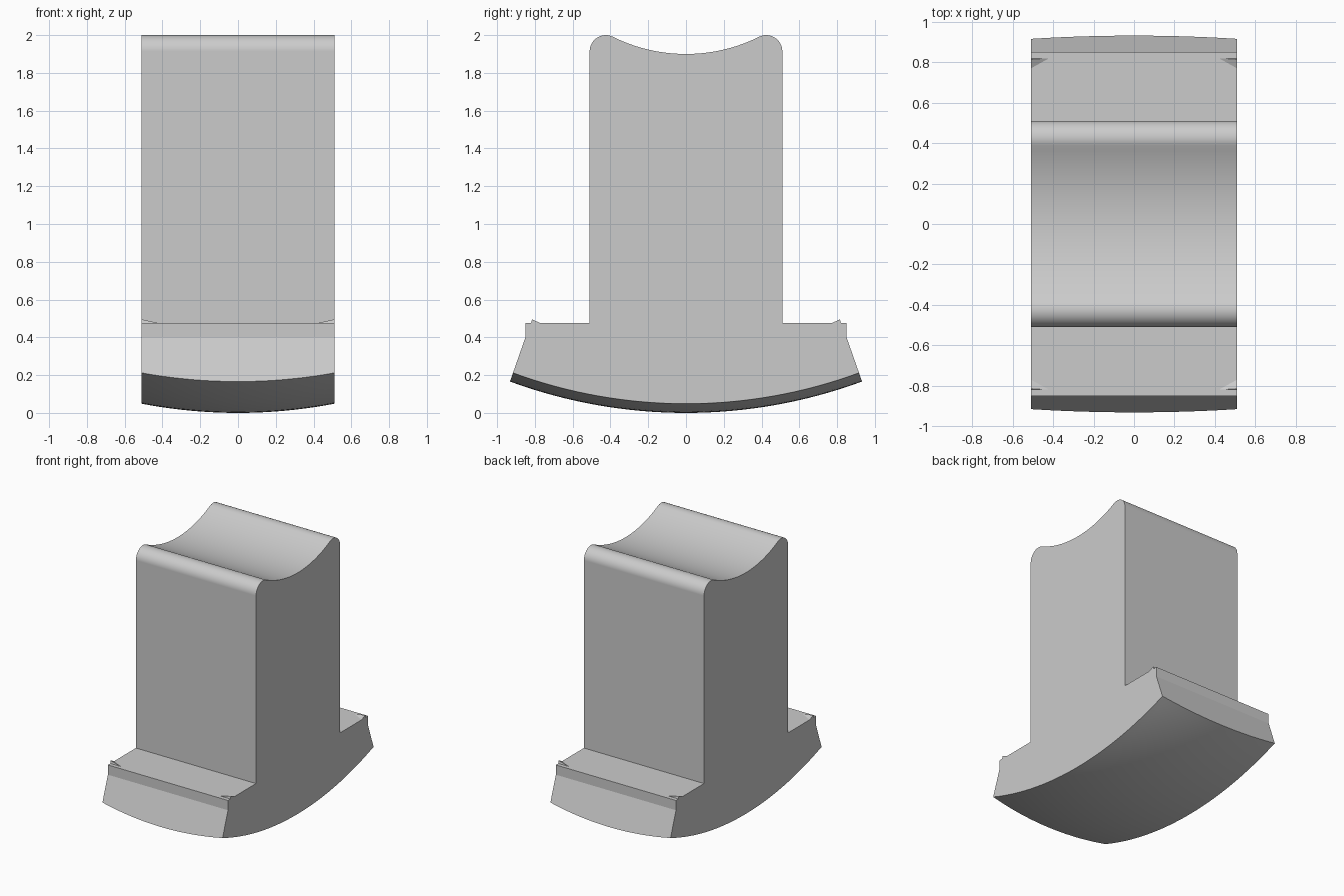
import bpy, bmesh, math

cube = bpy.data.objects.get("Cube")
if cube:
    bpy.data.objects.remove(cube, do_unlink=True)

grey = bpy.data.materials.new("plain_grey")
grey.use_nodes = True
colour = (0.6, 0.6, 0.6, 1)
grey.diffuse_color = colour
grey.node_tree.nodes["Principled BSDF"].inputs["Base Color"].default_value = colour

HALF_X = 0.51      # half width of the block
WALL_Y = 0.51      # half depth of the upright
SHELF_Y, SHELF_Z, BREAK_Z = 0.85, 0.475, 0.40
SLOPE = 0.35       # outward lean of the foot ends
DOME_R = 2.7       # spherical underside
FILLET = 0.085     # rounded lips at the top
SADDLE_Z, TOP_Z = 1.9, 2.0
X_STEPS, Y_STEPS, ARC_STEPS = 20, 32, 12


def dome(x, y):
    return DOME_R - math.sqrt(DOME_R ** 2 - x * x - y * y)


def foot_edge(x):
    """Where the leaning foot end meets the spherical underside."""
    y = SHELF_Y
    for _ in range(20):
        y = SHELF_Y + (BREAK_Z - dome(x, y)) * SLOPE
    return y


def upper_half():
    """Outline from the foot end up to the saddle centre, on the +y side."""
    pts = [(SHELF_Y, BREAK_Z), (SHELF_Y, SHELF_Z), (WALL_Y, SHELF_Z)]
    cy, cz = WALL_Y - FILLET, TOP_Z - FILLET
    # saddle circle tangent to the lip circle
    rise = cz - SADDLE_Z
    r = (cy ** 2 + rise ** 2 - FILLET ** 2) / (2 * (FILLET + rise))
    tilt = math.asin(cy / (r + FILLET))
    for i in range(ARC_STEPS + 1):
        a = (math.pi / 2 + tilt) * i / ARC_STEPS
        pts.append((cy + FILLET * math.cos(a), cz + FILLET * math.sin(a)))
    for i in range(1, ARC_STEPS + 1):
        a = tilt * (1 - i / ARC_STEPS)
        pts.append((r * math.sin(a), SADDLE_Z + r - r * math.cos(a)))
    return pts


def finish(name, bm):
    bmesh.ops.recalc_face_normals(bm, faces=bm.faces)
    mesh = bpy.data.meshes.new(name)
    bm.to_mesh(mesh)
    bm.free()
    mesh.materials.append(grey)
    obj = bpy.data.objects.new(name, mesh)
    bpy.context.collection.objects.link(obj)
    return obj


# Main body: one closed outline per station across the width, skinned together
half = upper_half()
upper = half + [(-y, z) for y, z in reversed(half[:-1])]
bm = bmesh.new()
rings = []
for i in range(X_STEPS + 1):
    x = HALF_X * (2 * i / X_STEPS - 1)
    edge = foot_edge(x)
    ys = [edge * (2 * j / Y_STEPS - 1) for j in range(Y_STEPS + 1)]
    outline = upper + [(y, dome(x, y)) for y in ys]
    rings.append([bm.verts.new((x, y, z)) for y, z in outline])
count = len(rings[0])
for a, b in zip(rings, rings[1:]):
    for j in range(count):
        k = (j + 1) % count
        bm.faces.new((a[j], a[k], b[k], b[j]))
bm.faces.new(rings[0])
bm.faces.new(rings[-1])
body = finish("saddle_block", bm)

bpy.ops.object.select_all(action="DESELECT")
body.select_set(True)
bpy.context.view_layer.objects.active = body
bpy.ops.object.shade_smooth_by_angle(angle=math.radians(15))
weighted = body.modifiers.new("flat_walls", "WEIGHTED_NORMAL")
weighted.keep_sharp = True

# Small raised wedges at the four shelf corners
bm = bmesh.new()
for sx in (-1, 1):
    for sy in (-1, 1):
        base = [(HALF_X, 0.82, SHELF_Z), (0.42, 0.82, SHELF_Z), (HALF_X, 0.77, SHELF_Z)]
        tip = (HALF_X, 0.815, SHELF_Z + 0.02)
        v = [bm.verts.new((sx * x, sy * y, z)) for x, y, z in base + [tip]]
        for tri in ((0, 1, 2), (0, 1, 3), (1, 2, 3), (2, 0, 3)):
            bm.faces.new([v[t] for t in tri])
finish("corner_wedges", bm)
